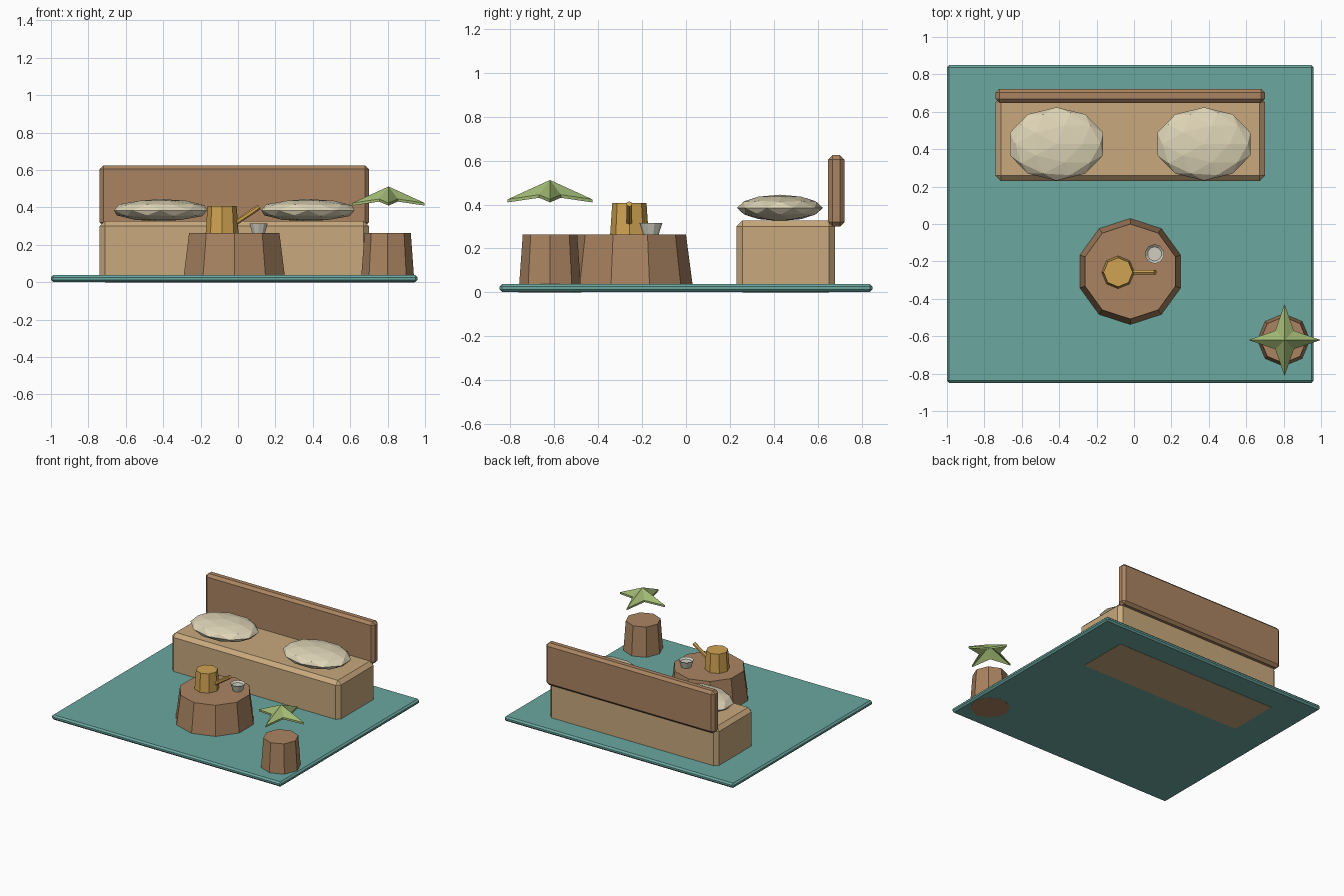
import bpy
import bmesh
from math import cos, sin, pi
from mathutils import Vector

cube = bpy.data.objects.get("Cube")
if cube:
    bpy.data.objects.remove(cube)


def material(name, r, g, b):
    """Flat colour given as 0-255 display values, stored as linear."""
    rgb = [(c / 255 / 12.92) if c < 11 else ((c / 255 + 0.055) / 1.055) ** 2.4 for c in (r, g, b)]
    mat = bpy.data.materials.new(name)
    mat.use_nodes = True
    mat.diffuse_color = (*rgb, 1)
    mat.node_tree.nodes["Principled BSDF"].inputs["Base Color"].default_value = (*rgb, 1)
    return mat


teal = material("teal mat", 107, 168, 160)
tan = material("tan wood", 200, 169, 125)
brown = material("brown wood", 170, 132, 97)
cream = material("cream fabric", 222, 212, 182)
gold = material("golden wood", 208, 163, 82)
pale = material("pale ceramic", 208, 206, 192)
green = material("leaf green", 162, 186, 116)


def finish(name, bm, mat):
    """Turn a bmesh into a flat shaded object."""
    bmesh.ops.recalc_face_normals(bm, faces=bm.faces[:])
    mesh = bpy.data.meshes.new(name)
    bm.to_mesh(mesh)
    bm.free()
    mesh.materials.append(mat)
    obj = bpy.data.objects.new(name, mesh)
    bpy.context.collection.objects.link(obj)
    return obj


def box(name, mat, low, high, bevel):
    """Chamfered box between two corners."""
    low, high = Vector(low), Vector(high)
    bm = bmesh.new()
    bmesh.ops.create_cube(bm, size=1)
    bmesh.ops.scale(bm, vec=high - low, verts=bm.verts[:])
    bmesh.ops.translate(bm, vec=(low + high) / 2, verts=bm.verts[:])
    bmesh.ops.bevel(bm, geom=bm.edges[:], offset=bevel, segments=1, affect='EDGES')
    return finish(name, bm, mat)


def frustum(name, mat, x, y, z0, z1, r0, r1, sides, recess=None):
    """Tapered prism with a corner towards +y, optionally hollowed from the top."""
    bm = bmesh.new()
    rings = [(r0, z0), (r1, z1)]
    if recess:
        rings.append(recess)
    loops = []
    for r, z in rings:
        angles = [pi / 2 + 2 * pi * i / sides for i in range(sides)]
        loops.append([bm.verts.new((x + r * cos(a), y + r * sin(a), z)) for a in angles])
    for a, b in zip(loops, loops[1:]):
        for i in range(sides):
            j = (i + 1) % sides
            bm.faces.new((a[i], a[j], b[j], b[i]))
    bm.faces.new(loops[0])
    bm.faces.new(loops[-1])
    return finish(name, bm, mat)


# Ground mat
box("floor_mat", teal, (-1, -0.85, 0.001), (0.96, 0.85, 0.038), 0.012)

# Bench with backrest
box("bench_seat", tan, (-0.74, 0.23, 0), (0.70, 0.68, 0.328), 0.028)
box("bench_backrest", brown, (-0.74, 0.648, 0.30), (0.70, 0.722, 0.625), 0.02)

# Two faceted cushions
for side, x in (("right", -0.414), ("left", 0.374)):
    bm = bmesh.new()
    bmesh.ops.create_icosphere(bm, subdivisions=2, radius=1)
    bmesh.ops.scale(bm, vec=(0.262, 0.196, 0.06), verts=bm.verts[:])
    bmesh.ops.translate(bm, vec=(x, 0.428, 0.385), verts=bm.verts[:])
    finish(side + "_cushion", bm, cream)

# Stump table and planter stump
frustum("stump_table", brown, -0.02, -0.254, 0.004, 0.264, 0.288, 0.254, 10)
frustum("planter_stump", brown, 0.80, -0.62, 0, 0.264, 0.143, 0.124, 8)

# Wooden pot with a slanted handle
frustum("pot", gold, -0.085, -0.258, 0.26, 0.408, 0.088, 0.078, 8)
start, end = Vector((-0.04, -0.258, 0.30)), Vector((0.113, -0.258, 0.403))
bm = bmesh.new()
bmesh.ops.create_cone(bm, cap_ends=True, segments=6, radius1=0.014, radius2=0.014, depth=(end - start).length)
bmesh.ops.rotate(bm, matrix=(end - start).to_track_quat('Z', 'Y').to_matrix(), verts=bm.verts[:])
bmesh.ops.translate(bm, vec=(start + end) / 2, verts=bm.verts[:])
finish("pot_handle", bm, gold)

# Small cup
frustum("cup", pale, 0.11, -0.16, 0.262, 0.315, 0.035, 0.052, 10, recess=(0.038, 0.303))

# Four pointed leaf star: folded upper skin, thin rim and hollow underside
bm = bmesh.new()
skins = []
for drop in (0, 0.014):
    apex = bm.verts.new((0.805, -0.62, 0.512 - drop))
    ring = []
    for i in range(8):
        r, z = (0.193, 0.424) if i % 2 == 0 else (0.07, 0.445)
        a = i * pi / 4
        ring.append(bm.verts.new((0.805 + r * cos(a), -0.62 + r * sin(a), z - drop)))
    for i in range(8):
        bm.faces.new((apex, ring[i], ring[(i + 1) % 8]))
    skins.append(ring)
for i in range(8):
    j = (i + 1) % 8
    bm.faces.new((skins[0][i], skins[0][j], skins[1][j], skins[1][i]))
finish("leaf_star", bm, green)
